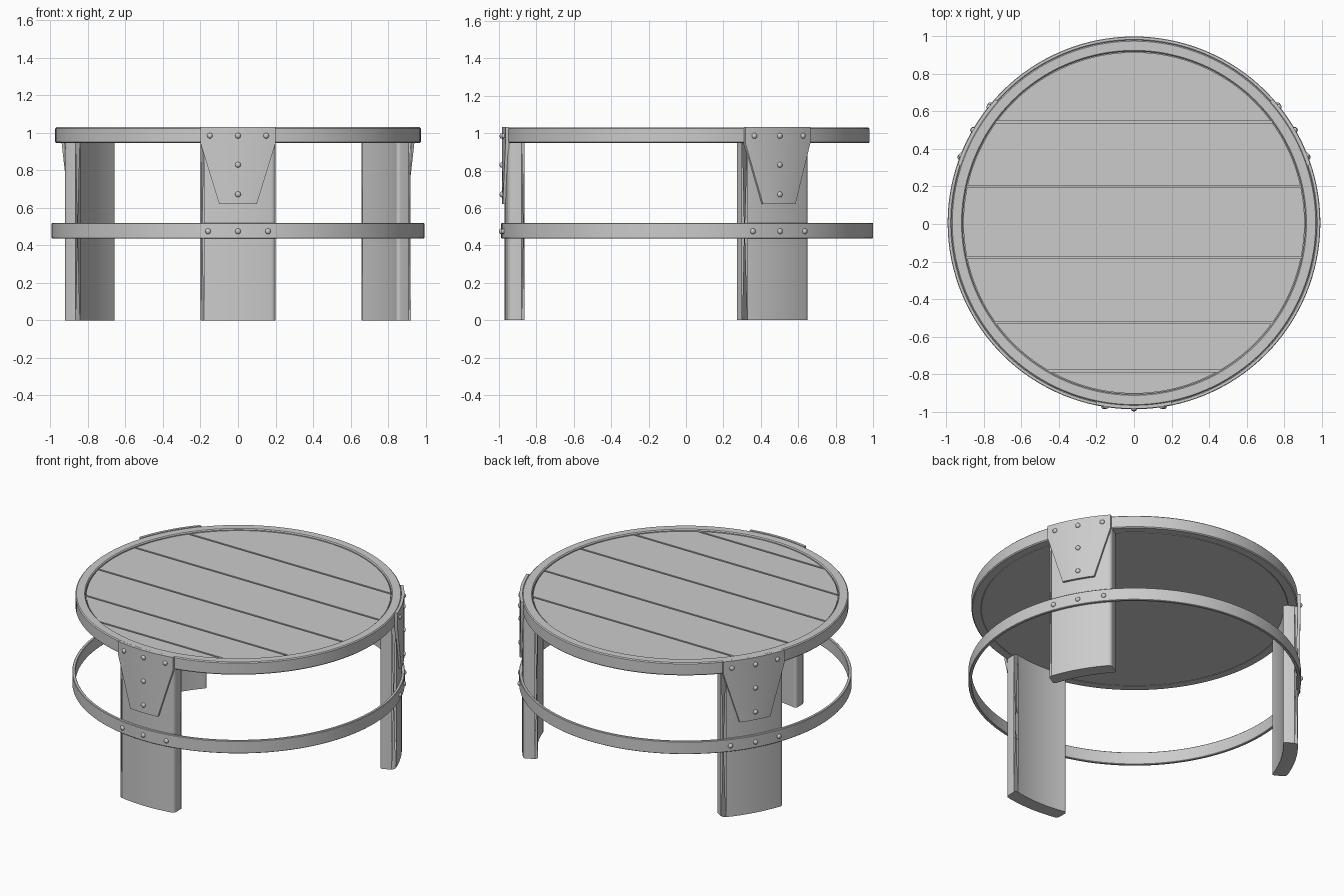
import bpy, bmesh
from math import pi, sin, cos, sqrt, radians
from mathutils import Matrix, Vector

cube = bpy.data.objects.get("Cube")
if cube:
    bpy.data.objects.remove(cube, do_unlink=True)

CENTRE_Y = 0.006
SEGMENTS = 128
LEGS = {"front": 0, "left": 120, "right": -120}

grey = bpy.data.materials.new("plain_grey")
grey.use_nodes = True
grey.diffuse_color = (0.6, 0.6, 0.6, 1)
grey.node_tree.nodes["Principled BSDF"].inputs["Base Color"].default_value = grey.diffuse_color


def finish(bm, name, turn=0):
    """Turn a bmesh into a shaded object, rotated about the table axis."""
    bmesh.ops.recalc_face_normals(bm, faces=bm.faces)
    mesh = bpy.data.meshes.new(name)
    bm.to_mesh(mesh)
    bm.free()
    mesh.materials.append(grey)
    obj = bpy.data.objects.new(name, mesh)
    obj.location.y = CENTRE_Y
    obj.rotation_euler.z = radians(turn)
    bpy.context.collection.objects.link(obj)
    bpy.ops.object.select_all(action='DESELECT')
    obj.select_set(True)
    bpy.context.view_layer.objects.active = obj
    bpy.ops.object.shade_smooth_by_angle(angle=radians(30))
    return obj


def hoop(name, r_in, r_out, z0, z1, c):
    """Lathe a rectangular band with chamfered corners."""
    bm = bmesh.new()
    profile = [(r_in + c, z0), (r_out - c, z0), (r_out, z0 + c), (r_out, z1 - c),
               (r_out - c, z1), (r_in + c, z1), (r_in, z1 - c), (r_in, z0 + c)]
    rings = [[bm.verts.new((r * cos(a), r * sin(a), z)) for r, z in profile]
             for a in (2 * pi * i / SEGMENTS for i in range(SEGMENTS))]
    n = len(profile)
    for i, ring in enumerate(rings):
        nxt = rings[(i + 1) % SEGMENTS]
        for j in range(n):
            k = (j + 1) % n
            bm.faces.new((ring[j], nxt[j], nxt[k], ring[k]))
    return finish(bm, name)


def disc(r, z0, z1):
    bm = bmesh.new()
    bmesh.ops.create_cone(bm, cap_ends=True, segments=SEGMENTS, radius1=r, radius2=r,
                          depth=z1 - z0, matrix=Matrix.Translation((0, 0, (z0 + z1) / 2)))
    return bm


def curved_slab(name, rows, r_in, r_out, turn, rounding=0, cols=16):
    """Slab following the table's curve; rows give (height, half width)."""
    bm = bmesh.new()
    layers = []
    for r in (r_in, r_out):
        grid = []
        for z, half in rows:
            xs = [half * (2 * i / cols - 1) for i in range(cols + 1)]
            grid.append([bm.verts.new((x, -sqrt(r * r - x * x), z)) for x in xs])
        layers.append(grid)
        for low, high in zip(grid, grid[1:]):
            for i in range(cols):
                bm.faces.new((low[i], low[i + 1], high[i + 1], high[i]))
    inner, outer = layers
    for row in (0, -1):
        caps = inner[row] + outer[row][::-1]
        bm.faces.new(caps)
    corners = []
    for side in (0, -1):
        for j in range(len(rows) - 1):
            bm.faces.new((inner[j][side], inner[j + 1][side], outer[j + 1][side], outer[j][side]))
            for g in layers:
                corners.append(bm.edges.get((g[j][side], g[j + 1][side])))
    if rounding:
        bmesh.ops.bevel(bm, geom=corners, offset=rounding, segments=4, profile=0.5, affect='EDGES')
    return finish(bm, name, turn)


def rivets(name, spots, r, turn):
    """Domed rivet heads at (sideways, height) spots on a curved surface."""
    bm = bmesh.new()
    for x, z in spots:
        at = Vector((x, -sqrt(r * r - x * x), z))
        facing = Matrix.Rotation(x / r, 4, 'Z')
        squash = Matrix.Diagonal((1, 0.8, 1, 1))
        bmesh.ops.create_uvsphere(bm, u_segments=16, v_segments=10, radius=0.015,
                                  matrix=Matrix.Translation(at) @ facing @ squash)
    return finish(bm, name, turn)


# Tabletop: rim, underside board and planks
hoop("tabletop_rim", 0.914, 0.975, 0.946, 1.03, 0.006)
finish(disc(0.916, 0.946, 1.003), "tabletop_base")

gaps = [-1, -0.789, -0.531, -0.184, 0.194, 0.537, 1]
for n, (low, high) in enumerate(zip(gaps, gaps[1:])):
    bm = disc(0.91, 1.0, 1.02)
    for y, direction in ((low + 0.006, -1), (high - 0.006, 1)):
        bmesh.ops.bisect_plane(bm, geom=bm.verts[:] + bm.edges[:] + bm.faces[:],
                               plane_co=(0, y, 0), plane_no=(0, direction, 0), clear_outer=True)
        bmesh.ops.holes_fill(bm, edges=[e for e in bm.edges if e.is_boundary])
    finish(bm, f"plank_{n + 1}")

# Lower hoop around the legs
hoop("lower_hoop", 0.975, 0.994, 0.437, 0.52, 0.003)

# Legs with bracket plates and rivets
for side, turn in LEGS.items():
    curved_slab(f"{side}_leg", [(0, 0.2), (0.95, 0.2)], 0.888, 0.976, turn, rounding=0.02)
    curved_slab(f"{side}_bracket", [(0.62, 0.1), (0.945, 0.2), (1.032, 0.2)], 0.973, 0.991, turn)
    rivets(f"{side}_bracket_rivets",
           [(-0.15, 0.985), (0, 0.985), (0.15, 0.985), (0, 0.83), (0, 0.672)], 0.991, turn)
    rivets(f"{side}_hoop_rivets", [(x, 0.475) for x in (-0.16, 0, 0.16)], 0.994, turn)
